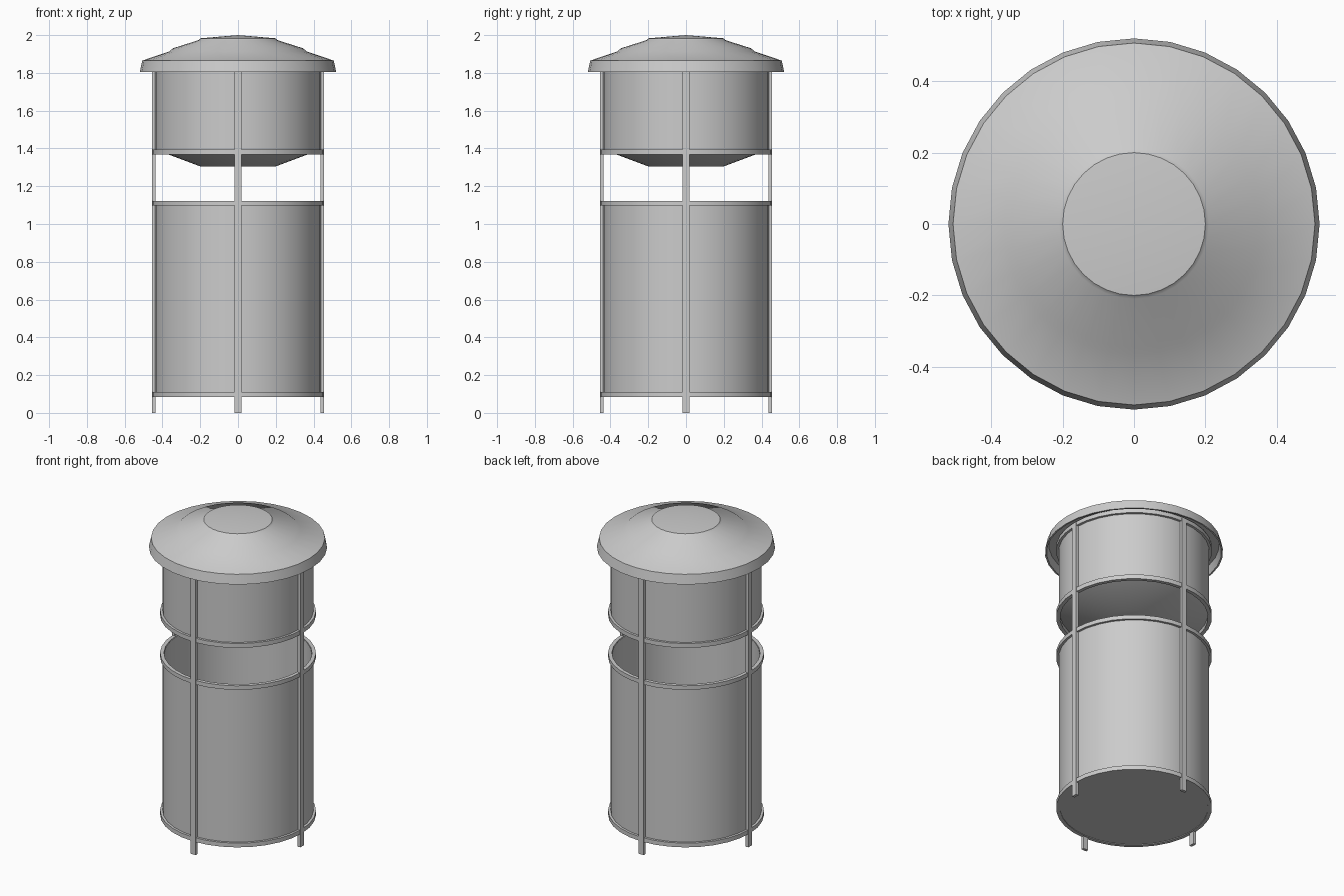
import bpy, bmesh, math

old = bpy.data.objects.get("Cube")
if old:
    bpy.data.objects.remove(old, do_unlink=True)

GREY = (0.6, 0.6, 0.6, 1.0)
metal = bpy.data.materials.new("grey metal")
metal.use_nodes = True
metal.diffuse_color = GREY
metal.node_tree.nodes["Principled BSDF"].inputs["Base Color"].default_value = GREY


def finish(name, bm, smooth=True):
    bmesh.ops.recalc_face_normals(bm, faces=bm.faces)
    mesh = bpy.data.meshes.new(name)
    bm.to_mesh(mesh)
    bm.free()
    mesh.materials.append(metal)
    obj = bpy.data.objects.new(name, mesh)
    bpy.context.collection.objects.link(obj)
    if smooth:
        bpy.ops.object.select_all(action='DESELECT')
        obj.select_set(True)
        bpy.context.view_layer.objects.active = obj
        bpy.ops.object.shade_smooth_by_angle(angle=math.radians(30))
    return obj


def lathe(name, profile, closed=False, sides=32):
    """Spin a list of (radius, height) points around the z axis."""
    bm = bmesh.new()
    verts = [bm.verts.new((r, 0, z)) for r, z in profile]
    pairs = list(zip(verts, verts[1:]))
    if closed:
        pairs.append((verts[-1], verts[0]))
    edges = [bm.edges.new(p) for p in pairs]
    bmesh.ops.spin(bm, geom=verts + edges, cent=(0, 0, 0), axis=(0, 0, 1),
                   angle=math.tau, steps=sides, use_duplicate=False)
    bmesh.ops.remove_doubles(bm, verts=bm.verts, dist=0.0005)
    return finish(name, bm)


# Open-topped container with a floor
lathe("bin_body", [(0, 0.087), (0.44, 0.087), (0.44, 1.118),
                   (0.43, 1.118), (0.43, 0.10), (0, 0.10)])

# Upper drum with a shallow cone hanging below it
lathe("upper_drum", [(0, 1.305), (0.20, 1.305), (0.435, 1.393), (0.435, 1.37),
                     (0.44, 1.37), (0.44, 1.83), (0, 1.83)])

# Stepped hollow lid
lathe("lid", [(0, 2.0), (0.20, 1.983), (0.21, 1.973), (0.345, 1.93),
              (0.365, 1.913), (0.507, 1.865), (0.52, 1.805),
              (0.51, 1.805), (0.497, 1.855), (0, 1.855)])

# Hoops around the drum and the container
for name, z0, z1 in (("base_hoop", 0.083, 0.11), ("rim_hoop", 1.097, 1.123),
                     ("drum_hoop", 1.367, 1.395), ("lid_hoop", 1.812, 1.838)):
    lathe(name, [(0.432, z0), (0.455, z0), (0.455, z1), (0.432, z1)], closed=True)

# Four upright posts, which also form the feet
for i, side in enumerate(("left", "back", "right", "front")):
    bm = bmesh.new()
    bmesh.ops.create_cube(bm, size=1)
    for v in bm.verts:
        v.co = (0.447 + v.co.x * 0.018, v.co.y * 0.036, 0.915 + v.co.z * 1.83)
    post = finish(side + "_post", bm, smooth=False)
    post.rotation_euler.z = i * math.pi / 2
